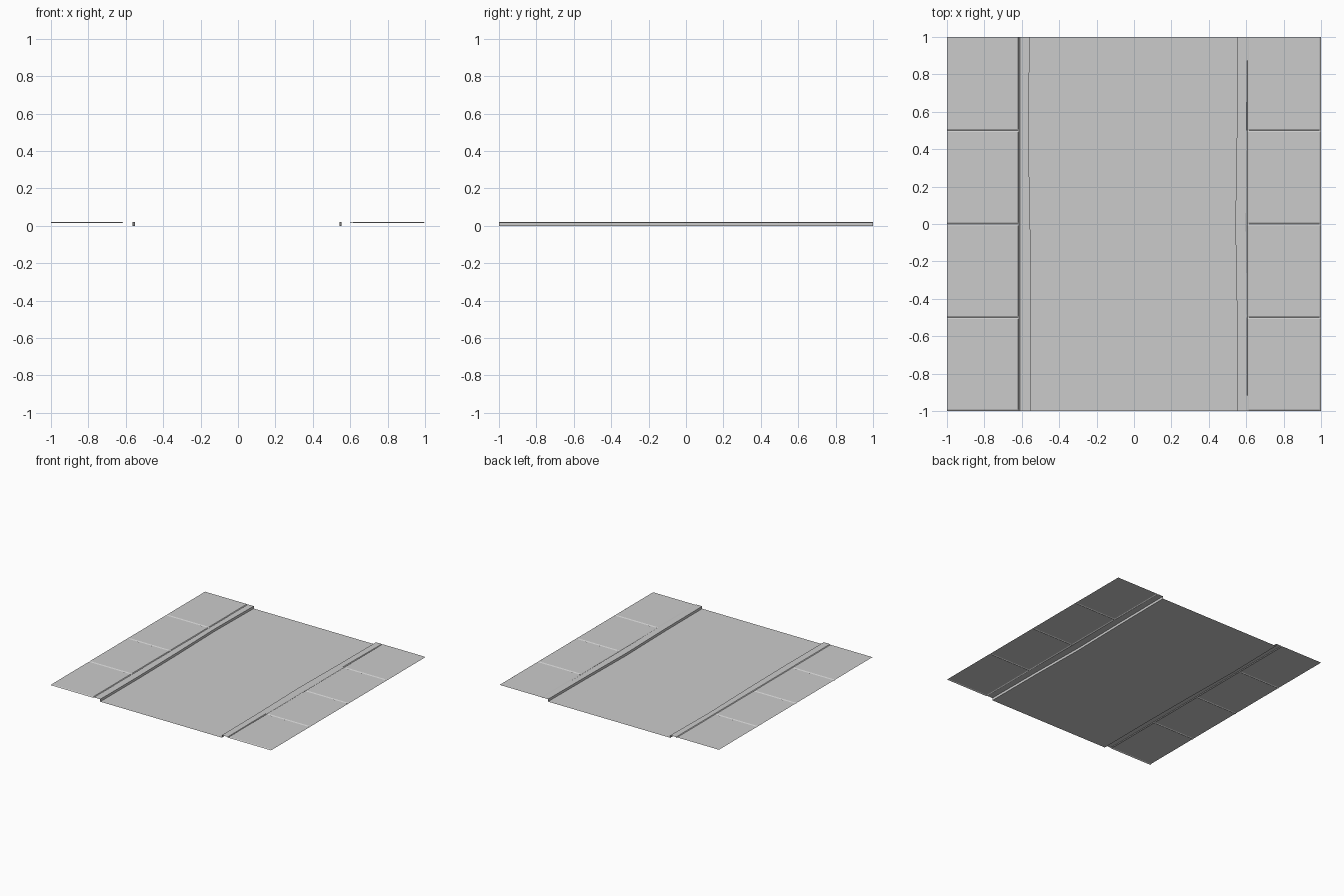
import bpy, bmesh

if "Cube" in bpy.data.objects:
    bpy.data.objects.remove(bpy.data.objects["Cube"])

TOP, LOW = 0.02, 0.015   # pavement height, bottom of the joints
G = 0.008                # half width of a joint


def loft(name, rows):
    """Open sheet through equally long rows of points, facing up."""
    bm = bmesh.new()
    grid = [[bm.verts.new(p) for p in row] for row in rows]
    for a, b in zip(grid, grid[1:]):
        for i in range(len(a) - 1):
            bm.faces.new((a[i], a[i + 1], b[i + 1], b[i]))
    me = bpy.data.meshes.new(name)
    bm.to_mesh(me)
    bm.free()
    ob = bpy.data.objects.new(name, me)
    bpy.context.collection.objects.link(ob)
    return ob


def along(pts, y):
    """Interpolate an (y, x) polyline, y rising."""
    for (y0, x0), (y1, x1) in zip(pts, pts[1:]):
        if y <= y1:
            return x0 + (x1 - x0) * (y - y0) / (y1 - y0)
    return pts[-1][1]


# slightly worn kerb lines
left_kerb = [(-1, -.552), (-.5, -.550), (0, -.555), (.5, -.565), (1, -.557)]
right_kerb = [(-1, .553), (-.5, .551), (0, .542), (.5, .550), (1, .554)]
left_joint = [(-1, -.609), (1, -.609)]
right_joint = [(-1, .606), (-.5, .603), (0, .597), (.5, .601), (1, .607)]
stations = [-1, -.5, 0, .5, 1]

# road surface
loft("road", [[(along(left_kerb, y), y, 0), (along(right_kerb, y), y, 0)]
              for y in stations])

# kerbs: joint slope, top, vertical face down to the road
loft("left_kerb", [[(-.615, y, LOW), (along(left_joint, y), y, TOP),
                    (along(left_kerb, y), y, TOP), (along(left_kerb, y), y, 0)]
                   for y in stations])
loft("right_kerb", [[(along(right_kerb, y), y, 0), (along(right_kerb, y), y, TOP),
                     (along(right_joint, y), y, TOP), (.608, y, LOW)]
                    for y in stations])

# paving slabs with chamfered joints
for side, xs in (("left", [(-1, TOP), (-.62, TOP), (-.615, LOW)]),
                 ("right", [(.608, LOW), (.616, TOP), (1 - G, TOP), (1, LOW)])):
    for k in range(4):
        y0 = -1 + k * .5
        ys = [(y0, LOW), (y0 + G, TOP)]
        ys += [(y0 + .5 - G, TOP), (y0 + .5, LOW)] if k < 3 else [(1, TOP)]
        loft(f"{side}_slab_{k + 1}",
             [[(x, y, min(zx, zy)) for x, zx in xs] for y, zy in ys])
